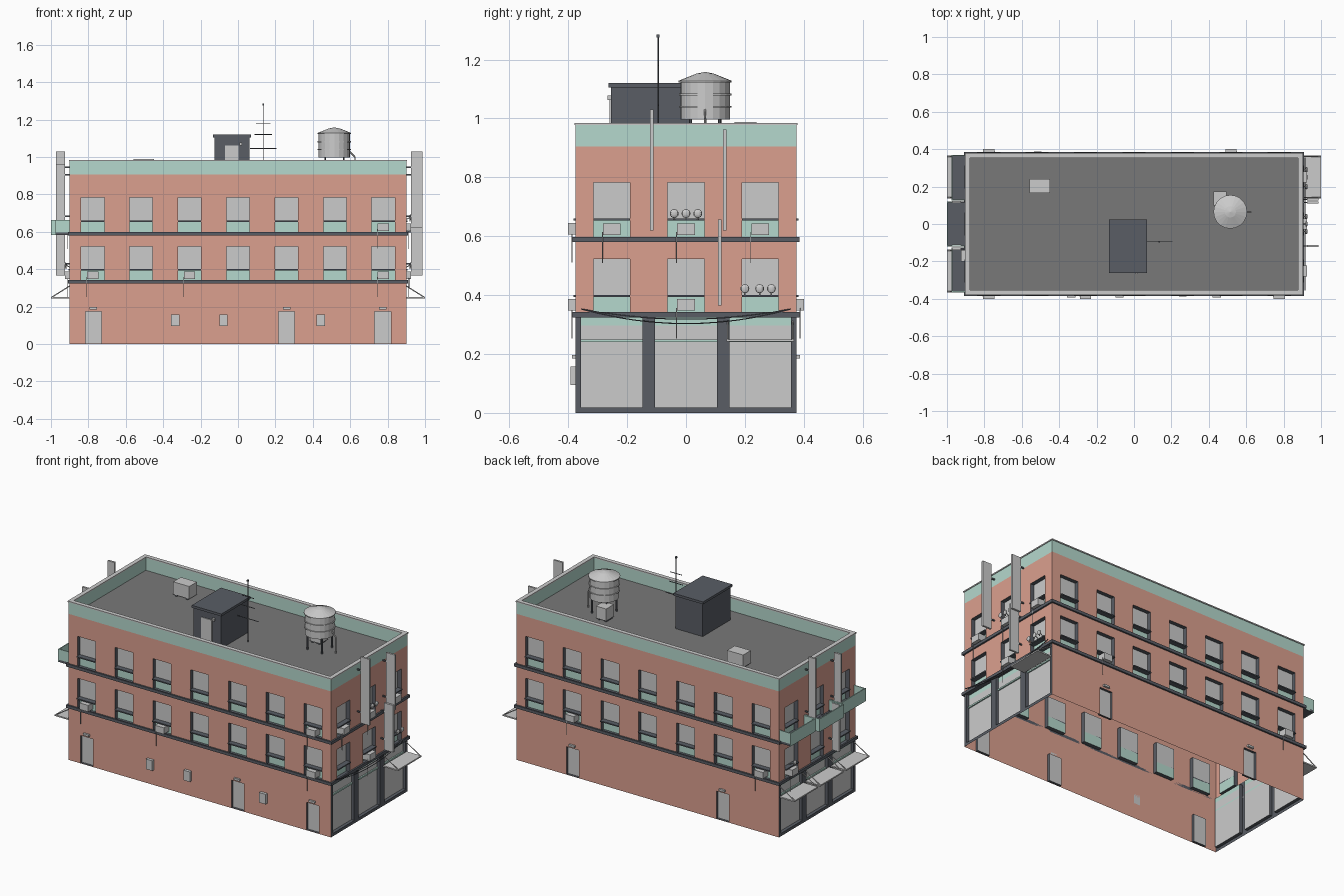
import bpy, bmesh, math
from mathutils import Matrix, Vector

if "Cube" in bpy.data.objects:
    bpy.data.objects.remove(bpy.data.objects["Cube"])


def material(name, r, g, b):
    m = bpy.data.materials.new(name)
    m.diffuse_color = (r, g, b, 1)
    m.use_nodes = True
    m.node_tree.nodes["Principled BSDF"].inputs["Base Color"].default_value = m.diffuse_color
    return m


BRICK = material("brick", .71, .35, .275)
GREEN = material("green_trim", .46, .69, .61)
SLATE = material("slate", .10, .11, .13)
ROOF = material("roof_felt", .19, .19, .19)
PALE = material("pale_grey", .8, .8, .8)
FRONT, RIGHT, BACK, LEFT = (Matrix.Rotation(math.radians(a), 4, 'Z') for a in (0, 90, 180, 270))
HW, HD = .9, .375
# each side: rotation, half width, distance of the wall from the centre
SIDES = {"front": (FRONT, HW, HD), "right": (RIGHT, HD, HW),
         "back": (BACK, HW, HD), "left": (LEFT, HD, HW)}
TOP, ROOF_Z = .978, .9


def finish(name, bm, mats):
    me = bpy.data.meshes.new(name)
    bm.to_mesh(me)
    bm.free()
    for m in mats:
        me.materials.append(m)
    ob = bpy.data.objects.new(name, me)
    bpy.context.collection.objects.link(ob)
    return ob


def add_box(bm, x0, x1, y0, y1, z0, z1, rot=FRONT):
    m = Matrix.Translation(((x0 + x1) / 2, (y0 + y1) / 2, (z0 + z1) / 2))
    bmesh.ops.create_cube(bm, size=1, matrix=rot @ m @ Matrix.Diagonal((x1 - x0, y1 - y0, z1 - z0, 1)))


def boxes(name, items, mat=None):
    bm = bmesh.new()
    for it in items:
        add_box(bm, *it)
    return finish(name, bm, [mat] if mat else [])


def on_wall(side, u0, u1, d0, d1, z0, z1):
    """Box on a wall: u along it (left to right seen from outside), d outwards."""
    rot, _, dist = SIDES[side]
    return (u0, u1, -dist - d1, -dist - d0, z0, z1, rot)


def wall_point(side, u, d, z):
    rot, _, dist = SIDES[side]
    return rot @ Vector((u, -dist - d, z))


def rods(name, pairs, r, mat=None, n=6):
    bm = bmesh.new()
    for a, b in pairs:
        a, b = Vector(a), Vector(b)
        m = Matrix.Translation((a + b) / 2) @ (b - a).to_track_quat('Z', 'Y').to_matrix().to_4x4()
        bmesh.ops.create_cone(bm, cap_ends=True, segments=n, radius1=r, radius2=r,
                              depth=(b - a).length, matrix=m)
    return finish(name, bm, [mat] if mat else [])


# walls with recessed windows, doors and shop bays
def wall(side, openings):
    rot, hw, dist = SIDES[side]
    bm = bmesh.new()
    shop = side in ("left", "right")

    def quad(pts, mi):
        f = bm.faces.new([bm.verts.new(rot @ Vector((u, -dist + d, z))) for u, d, z in pts])
        f.material_index = mi

    us = sorted({-hw, hw} | {o[i] for o in openings for i in (0, 1)})
    zs = sorted({0, .34, .905, TOP} | {z for o in openings for z in (o[2][0][0], o[2][-1][1])})
    for u0, u1 in zip(us, us[1:]):
        for z0, z1 in zip(zs, zs[1:]):
            cu, cz = (u0 + u1) / 2, (z0 + z1) / 2
            if any(o[0] < cu < o[1] and o[2][0][0] < cz < o[2][-1][1] for o in openings):
                continue
            mi = 1 if cz > .905 else 2 if shop and cz < .34 else 0
            quad([(u0, 0, z0), (u1, 0, z0), (u1, 0, z1), (u0, 0, z1)], mi)
    for u0, u1, panels, d in openings:
        a, b = panels[0][0], panels[-1][1]
        for z0, z1, mi in panels:
            quad([(u0, d, z0), (u1, d, z0), (u1, d, z1), (u0, d, z1)], mi)
        ring = [(u0, a), (u1, a), (u1, b), (u0, b)]
        for (p, q), (r, s) in zip(ring, ring[1:] + ring[:1]):
            quad([(p, 0, q), (p, d, q), (r, d, s), (r, 0, s)], 2)
    bmesh.ops.remove_doubles(bm, verts=bm.verts[:], dist=1e-5)
    finish(side + "_wall", bm, [BRICK, GREEN, SLATE, PALE])


LONG = [i * .259 for i in range(-3, 4)]
SHORT = [-.252, 0, .252]
DOORS = {"front": [-.773, .26, .774], "back": [-.515, .515], "left": [], "right": []}
frames, sills, lamps = [], [], []
for side, (rot, hw, dist) in SIDES.items():
    ops = []
    for u in (LONG if hw == HW else SHORT):
        for z, zp, zt in ((.335, .397, .522), (.592, .657, .782)):
            ops.append((u - .062, u + .062, [(z, zp, 1), (zp, zt, 3)], .025))
            sills.append(on_wall(side, u - .062, u + .062, -.025, .007, zp - .004, zp + .003))
    for u in DOORS[side]:
        ops.append((u - .043, u + .043, [(.002, .173, 3)], .015))
        lamps.append(on_wall(side, u - .02, u + .02, 0, .012, .185, .197))
    if hw == HD:
        for u in SHORT:
            ops.append((u - .105, u + .105, [(.018, .243, 3), (.243, .25, 1),
                                             (.25, .297, 3), (.297, .324, 1)], .02))
            frames.append(on_wall(side, u - .105, u + .105, -.02, -.012, .241, .25))
    wall(side, ops)
boxes("window_sills", sills, SLATE)
boxes("door_lamps", lamps)
boxes("shop_transoms", frames, GREEN)

# dark floor bands running round the building
boxes("floor_bands", [on_wall(s, -hw - .01, hw + .01, 0, .01, z, z + .018)
                      for s, (_, hw, _) in SIDES.items() for z in (.324, .58)], SLATE)

# roof deck, inner parapet and coping
boxes("roof_deck", [(-.885, .885, -.36, .36, ROOF_Z - .005, ROOF_Z)], ROOF)
boxes("parapet_inside", [on_wall(s, -hw + .003, hw - .003, -.018, -.003, ROOF_Z - .005, TOP)
                         for s, (_, hw, _) in SIDES.items()], GREEN)
boxes("parapet_coping", [on_wall(s, -hw - .004, hw + .004, -.022, .004, TOP, .985)
                         for s, (_, hw, _) in SIDES.items()])

# stair hut
boxes("stair_hut", [(-.125, .062, -.255, .015, ROOF_Z, 1.105),
                    (-.133, .07, -.263, .023, 1.105, 1.12)], SLATE)
boxes("stair_hut_door", [(-.07, .002, -.26, -.25, ROOF_Z, 1.062)])
boxes("stair_hut_lamp", [(.008, .022, -.267, -.255, 1.062, 1.078)])

# rooftop machines
boxes("roof_vent_units", [(-.56, -.45, .165, .24, ROOF_Z + .01, .988),
                          (.425, .495, .1, .175, ROOF_Z + .01, .985)])
boxes("roof_vent_feet", [(x, x + .012, y, y + .06, ROOF_Z, ROOF_Z + .01)
                         for x, y in ((-.55, .17), (-.475, .17), (.43, .107), (.475, .107))], SLATE)

# water tank: lathe profile with raised bands
TX, TY = .515, .065
prof = [(0, .996), (.084, .996), (.084, 1.037), (.089, 1.037), (.089, 1.043), (.084, 1.043),
        (.084, 1.078), (.089, 1.078), (.089, 1.084), (.084, 1.084), (.084, 1.122),
        (.09, 1.122), (.09, 1.128), (.03, 1.152), (0, 1.158)]
bm = bmesh.new()
vs = [bm.verts.new((TX + r, TY, z)) for r, z in prof]
es = [bm.edges.new(p) for p in zip(vs, vs[1:])]
bmesh.ops.spin(bm, geom=vs + es, cent=(TX, TY, 0), axis=(0, 0, 1), angle=2 * math.pi, steps=20)
bmesh.ops.remove_doubles(bm, verts=bm.verts[:], dist=1e-5)
bmesh.ops.recalc_face_normals(bm, faces=bm.faces[:])
finish("water_tank", bm, [])
legs = [(TX + .07 * math.cos(a), TY + .07 * math.sin(a)) for a in (math.pi * (.25 + k / 2) for k in range(4))]
rods("water_tank_legs", [((x, y, ROOF_Z), (x, y, 1.0)) for x, y in legs], .005, SLATE)
rods("water_tank_pipe", [((TX + .08, TY, 1.03), (TX + .11, TY, 1.0)),
                         ((TX + .11, TY, 1.0), (TX + .11, TY, ROOF_Z))], .004)

# antenna
AX, AY = .135, -.095
rods("antenna", [((AX, AY, ROOF_Z), (AX, AY, 1.275))]
     + [((AX - w, AY, z), (AX + w, AY, z)) for w, z in ((.04, 1.18), (.048, 1.12), (.07, 1.045))],
     .0025, SLATE)
boxes("antenna_tip", [(AX - .005, AX + .005, AY - .005, AY + .005, 1.275, 1.285)], SLATE)

# air conditioners under the windows, each with a thin drain pipe
ac = [("front", u, .347) for u in (LONG[0], LONG[2], LONG[6])] + [("front", LONG[6], .605)]
ac += [("back", u, .347) for u in (-LONG[5], -LONG[0])]
ac += [("right", u, .604) for u in SHORT] + [("right", 0, .347), ("left", -.25, .347), ("left", .17, .604)]
boxes("air_conditioners", [on_wall(s, u - .03, u + .03, -.024, .025, z, z + .04) for s, u, z in ac])
rods("drain_pipes", [(wall_point(s, u - .032, .012, z + .01), wall_point(s, u - .032, .012, z - .095))
                     for s, u, z in ac], .0015)

# meter boxes on the front
boxes("meter_boxes", [on_wall("front", u - .022, u + .022, 0, .018, .095, .157)
                      for u in (-.335, -.077, .442)])

# small dishes on the right and one on the left
dish = [("right", u, .677) for u in (-.04, 0, .04)] + [("right", u, .422) for u in (.2, .25, .29)]
dish += [("left", -.25, .422)]
bm = bmesh.new()
for s, u, z in dish:
    m = Matrix.Translation(wall_point(s, u, .022, z)) @ Matrix.Diagonal((.007, .015, .015, 1))
    bmesh.ops.create_uvsphere(bm, u_segments=10, v_segments=8, radius=1, matrix=m)
finish("dishes", bm, [])
rods("dish_arms", [(wall_point(s, u, -.02, z - .022), wall_point(s, u, .02, z)) for s, u, z in dish]
     + [(wall_point(s, u, .02, z - .022), wall_point(s, u, .02, z)) for s, u, z in dish], .0025)

# upright blank sign boards with wall brackets, on both ends
signs, brackets = [], []
for side, far in (("right", .087), ("left", .073)):
    for u, z0, z1 in ((-.117, .62, 1.03), (.132, .62, .962), (.115, .365, .656)):
        signs.append(on_wall(side, u - .006, u + .006, .025, far, z0, z1))
        for z in (z0 + .06, min(z1 - .06, .94)):
            brackets.append(on_wall(side, u - .003, u + .003, 0, .03, z, z + .008))
boxes("sign_boards", signs)
boxes("sign_brackets", brackets, SLATE)

# awnings with slanted stays
awn = [("right", .252)] + [("left", u) for u in SHORT]
boxes("awnings", [on_wall(s, u - .115, u + .115, 0, .1, .242, .25) for s, u in awn])
rods("awning_stays", [(wall_point(s, u + k, 0, .31), wall_point(s, u + k, .096, .25))
                      for s, u in awn for k in (-.11, .11)], .003)

# sagging cable across the shop fronts
for k, low in enumerate((.303, .318)):
    pts = [wall_point("right", t * .355, .014, low + (.352 - low) * t * t) for t in (i / 6 for i in range(-6, 7))]
    rods("sagging_cable_%d" % k, list(zip(pts, pts[1:])), .002, SLATE, 5)

# balcony along the left end: dark floor with green parapets, deeper in the middle
floors, rails = [], []
for u0, u1, d in ((-.37, -.125, .077), (-.12, .12, .1), (.125, .365, .077)):
    floors.append(on_wall("left", u0, u1, 0, d - .005, .583, .597))
    rails.append(on_wall("left", u0, u1, d - .006, d, .583, .663))
    rails += [on_wall("left", u, u + .006, 0, d - .006, .583, .663) for u in (u0, u1 - .006)]
boxes("balcony_floor", floors, SLATE)
boxes("balcony_parapet", rails, GREEN)
